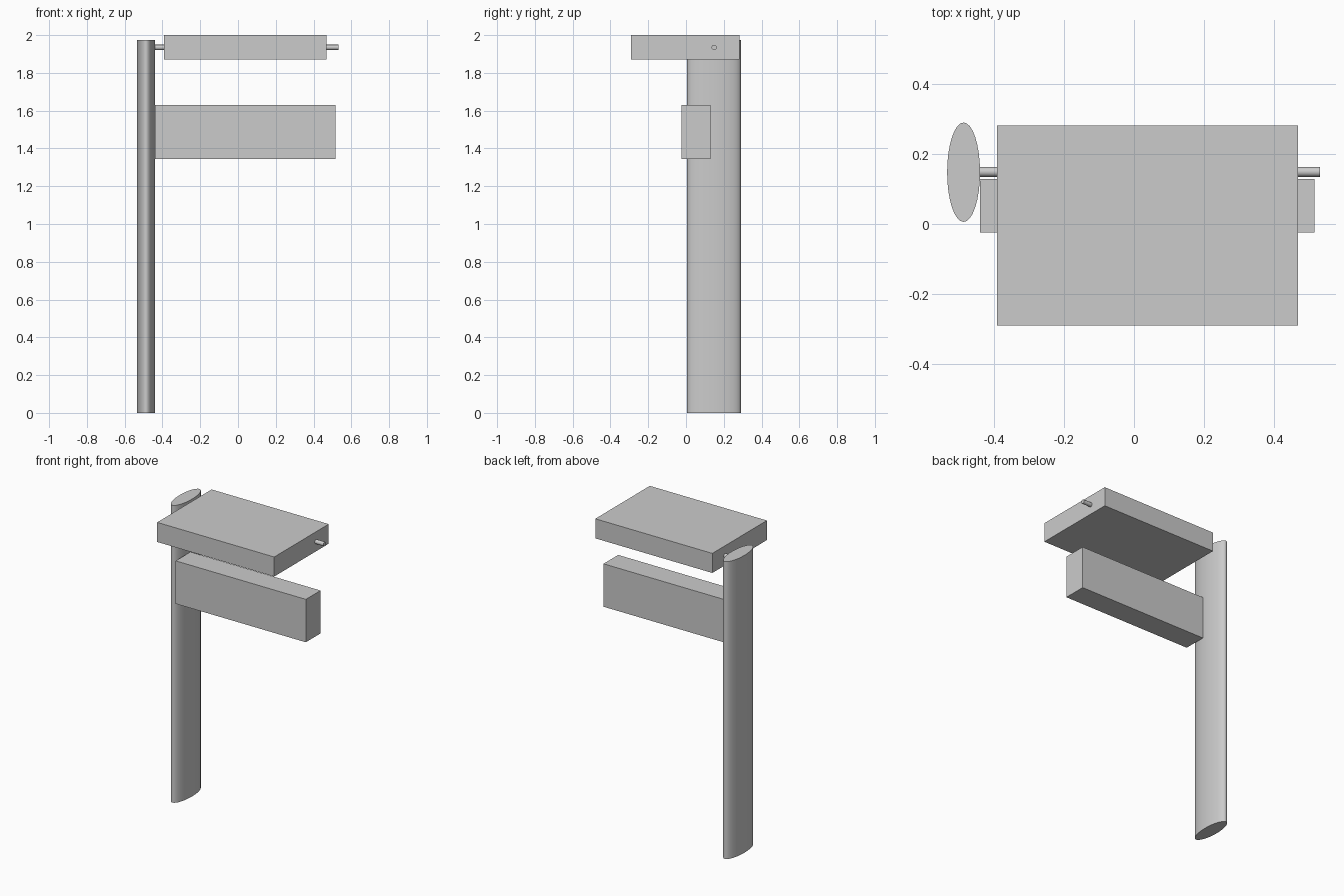
import bpy
from math import pi

if "Cube" in bpy.data.objects:
    bpy.data.objects.remove(bpy.data.objects["Cube"])


def finish(obj, name, scale):
    obj.name = name
    obj.scale = scale
    bpy.ops.object.transform_apply(location=False, rotation=True, scale=True)
    return obj


def box(name, lo, hi):
    """Box between two opposite corners."""
    centre = [(a + b) / 2 for a, b in zip(lo, hi)]
    bpy.ops.mesh.primitive_cube_add(size=1, location=centre)
    return finish(bpy.context.object, name, [b - a for a, b in zip(lo, hi)])


def cylinder(name, sides, depth, location, scale, rotation=(0, 0, 0)):
    """Unit-radius cylinder scaled to its cross-section, smooth on the sides."""
    bpy.ops.mesh.primitive_cylinder_add(vertices=sides, radius=1, depth=depth,
                                        location=location, rotation=rotation)
    obj = finish(bpy.context.object, name, scale)
    bpy.ops.object.shade_smooth_by_angle(angle=pi / 5)
    return obj


# Elliptical upright post on the left
cylinder("post", 32, 1.975, (-0.487, 0.148, 0.9875), (0.047, 0.142, 1))

# Thin rod running from the post through the upper box
x0, x1 = -0.45, 0.532
cylinder("support_rod", 20, x1 - x0, ((x0 + x1) / 2, 0.149, 1.935),
         (0.014, 0.014, 1), (0, pi / 2, 0))

# Wide flat box at the top
box("upper_box", (-0.391, -0.29, 1.87), (0.469, 0.282, 2.0))

# Sign panel below, butting against the post
box("lower_panel", (-0.44, -0.025, 1.345), (0.516, 0.129, 1.63))
